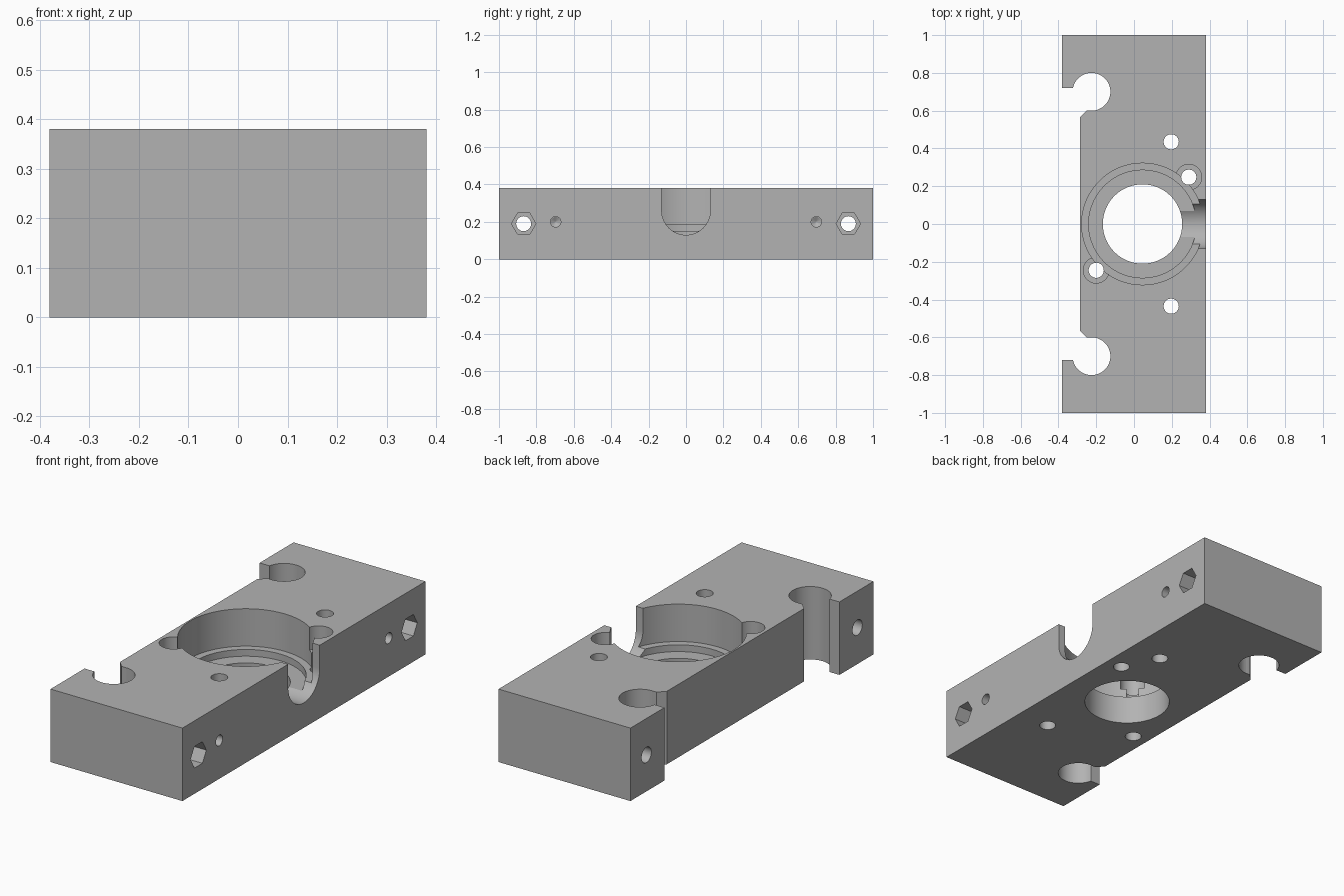
import bpy, bmesh
from math import pi, radians
from mathutils import Matrix

cube = bpy.data.objects.get("Cube")
if cube:
    bpy.data.objects.remove(cube, do_unlink=True)

HEIGHT = 0.38
HALF_X = 0.38
BORE_X = 0.045
OVER = 0.1          # how far cutters reach past the faces
TOP = HEIGHT + OVER

grey = bpy.data.materials.new("machined_grey")
grey.use_nodes = True
colour = (0.45, 0.45, 0.45, 1)
grey.diffuse_color = colour
grey.node_tree.nodes["Principled BSDF"].inputs["Base Color"].default_value = colour


def make_object(name, bm):
    bmesh.ops.recalc_face_normals(bm, faces=bm.faces)
    mesh = bpy.data.meshes.new(name)
    bm.to_mesh(mesh)
    bm.free()
    mesh.materials.append(grey)
    ob = bpy.data.objects.new(name, mesh)
    bpy.context.collection.objects.link(ob)
    return ob


def prism(name, outline, z0, z1):
    bm = bmesh.new()
    face = bm.faces.new([bm.verts.new((x, y, z0)) for x, y in outline])
    up = bmesh.ops.extrude_face_region(bm, geom=[face])["geom"]
    bmesh.ops.translate(bm, vec=(0, 0, z1 - z0),
                        verts=[v for v in up if isinstance(v, bmesh.types.BMVert)])
    return make_object(name, bm)


def cylinder(name, radius, start, end, sides=48, along="z", tip=None):
    """Cylinder between two points that differ only along one axis."""
    bm = bmesh.new()
    depth = end[0] - start[0] if along == "x" else end[2] - start[2]
    bmesh.ops.create_cone(bm, cap_ends=True, segments=sides, depth=depth,
                          radius1=radius if tip is None else tip, radius2=radius)
    if along == "x":
        bmesh.ops.transform(bm, matrix=Matrix.Rotation(pi / 2, 4, "Y"), verts=bm.verts)
    mid = [(a + b) / 2 for a, b in zip(start, end)]
    bmesh.ops.translate(bm, vec=mid, verts=bm.verts)
    return make_object(name, bm)


def upright(name, radius, x, y, z0, z1=TOP, sides=48):
    return cylinder(name, radius, (x, y, z0), (x, y, z1), sides)


def sideways(name, radius, y, z, x0, x1, sides=32, tip=None):
    return cylinder(name, radius, (x0, y, z), (x1, y, z), sides, "x", tip)


# Main block
block = prism("mounting_block", [(-HALF_X, -1), (HALF_X, -1), (HALF_X, 1), (-HALF_X, 1)],
              0, HEIGHT)
cutters = []

# Recess along the left edge with chamfered corners
half = [(-0.5, 0.72), (-0.225, 0.72), (-0.225, 0.6), (-0.25, 0.6), (-0.285, 0.565)]
cutters.append(prism("edge_recess", half + [(x, -y) for x, y in reversed(half)], -OVER, TOP))

# Stepped central bore
for name, radius, floor in (("bore_top", 0.322, 0.185), ("bore_middle", 0.285, 0.15),
                            ("bore_through", 0.21, -OVER)):
    cutters.append(upright(name, radius, BORE_X, 0, floor, sides=96))

# Round-bottomed channel from the bore to the side
cutters.append(sideways("channel_round", 0.13, 0, 0.26, BORE_X, 0.5, 64))
cutters.append(prism("channel_slot", [(BORE_X, -0.13), (0.5, -0.13), (0.5, 0.13),
                                      (BORE_X, 0.13)], 0.26, TOP))

# Counterbored screw holes beside the bore
for x, y in ((0.29, 0.248), (-0.2, -0.245)):
    cutters.append(upright("screw_hole", 0.04, x, y, -OVER))
    cutters.append(upright("counterbore", 0.068, x, y, 0.26))

# Features repeated at both ends
for s in (-1, 1):
    cutters.append(upright("rod_socket", 0.1, -0.225, s * 0.7, -OVER, sides=64))
    cutters.append(upright("plain_hole", 0.04, 0.197, s * 0.435, -OVER))
    cutters.append(sideways("cross_hole", 0.04, s * 0.868, 0.19, -0.5, 0.5))
    cutters.append(sideways("nut_pocket", 0.065, s * 0.868, 0.19, 0.28, 0.5, 6))
    cutters.append(sideways("pilot_hole", 0.028, s * 0.697, 0.2, 0.1, 0.5))
    cutters.append(sideways("pilot_tip", 0.028, s * 0.697, 0.2, 0.085, 0.101, tip=0.001))

# Cut everything out of the block
for cutter in cutters:
    cutter.hide_render = True
    mod = block.modifiers.new(cutter.name, "BOOLEAN")
    mod.operation = "DIFFERENCE"
    mod.solver = "EXACT"
    mod.object = cutter

bpy.context.view_layer.update()
graph = bpy.context.evaluated_depsgraph_get()
result = bpy.data.meshes.new_from_object(block.evaluated_get(graph))
block.modifiers.clear()
block.data = result
for cutter in cutters:
    bpy.data.objects.remove(cutter, do_unlink=True)

# Smooth bores with sharp rims
bpy.ops.object.select_all(action="DESELECT")
block.select_set(True)
bpy.context.view_layer.objects.active = block
bpy.ops.object.shade_smooth_by_angle(angle=radians(30))
